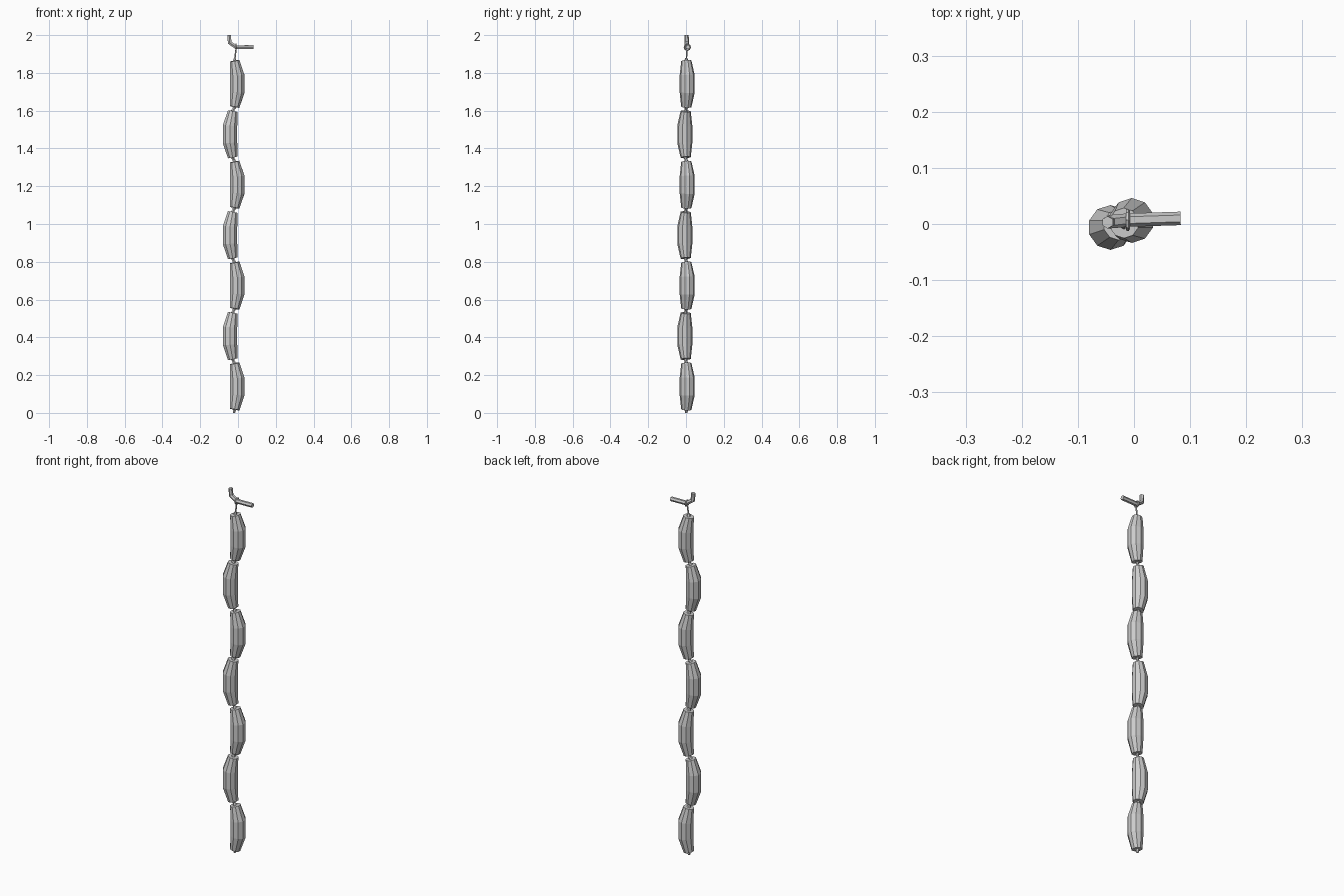
import bpy, bmesh, math
from mathutils import Vector

if "Cube" in bpy.data.objects:
    bpy.data.objects.remove(bpy.data.objects["Cube"])


def tube(name, path, radii, sides, closed=False):
    """Flat-shaded tube swept along a path, with a radius for each point."""
    pts = [Vector(p) for p in path]
    n = len(pts)
    bm = bmesh.new()
    rings = []
    for i, p in enumerate(pts):
        if closed:
            a, b = pts[i - 1], pts[(i + 1) % n]
        else:
            a, b = pts[max(i - 1, 0)], pts[min(i + 1, n - 1)]
        t = (b - a).normalized()
        u = Vector((0, 1, 0))
        if closed:
            u = Vector((1, 0, 0))
        u = (u - t * u.dot(t)).normalized()
        v = t.cross(u)
        ring = []
        for k in range(sides):
            ang = 2 * math.pi * k / sides
            ring.append(bm.verts.new(p + (u * math.cos(ang) + v * math.sin(ang)) * radii[i]))
        rings.append(ring)
    for i in range(n if closed else n - 1):
        r0, r1 = rings[i], rings[(i + 1) % n]
        for k in range(sides):
            j = (k + 1) % sides
            bm.faces.new((r0[k], r0[j], r1[j], r1[k]))
    if not closed:
        bm.faces.new(rings[0])
        bm.faces.new(rings[-1])
    bmesh.ops.recalc_face_normals(bm, faces=bm.faces)
    mesh = bpy.data.meshes.new(name)
    bm.to_mesh(mesh)
    bm.free()
    obj = bpy.data.objects.new(name, mesh)
    bpy.context.collection.objects.link(obj)
    return obj


COUNT, PITCH, AXIS_X = 7, 0.267, -0.023

# Sausages: four-ring bent barrels, alternating bulge direction
ends = []
for i in range(COUNT):
    s = 1 if i % 2 == 0 else -1
    zc = 0.14 + i * PITCH

    def at(off, dz, s=s, zc=zc):
        return (AXIS_X + s * off, s * off * 0.33, zc + dz)

    path = [at(0.005, -0.122), at(0.019, -0.045), at(0.019, 0.045), at(0.005, 0.122)]
    tube("sausage_%d" % (i + 1), path, [0.027, 0.040, 0.040, 0.027], 10)
    ends.append((path[0], path[-1]))

# Twisted casing links between neighbouring sausages
for i in range(COUNT - 1):
    a, b = Vector(ends[i][1]), Vector(ends[i + 1][0])
    tube("casing_link_%d" % (i + 1), [a, (a + b) / 2, b], [0.011, 0.007, 0.011], 6)

# Casing tips at both ends of the chain
b = Vector(ends[0][0])
tube("bottom_tip", [(b.x - 0.003, b.y, 0.0), b], [0.006, 0.010], 6)
t = Vector(ends[-1][1])
tube("top_tip", [t, t + Vector((0.002, 0, 0.014))], [0.011, 0.006], 6)

# String rising to the hook and looped round it
tube("string", [t, (-0.011, 0.004, 1.922)], [0.004, 0.004], 5)
loop = [(-0.011, 0.007 + 0.016 * math.cos(a), 1.936 + 0.016 * math.sin(a))
        for a in [2 * math.pi * k / 8 for k in range(8)]]
tube("string_loop", loop, [0.004] * 8, 5, closed=True)

# Hook: horizontal peg with an upturned end
tube("hook", [(0.083, 0.010, 1.936), (-0.010, 0.007, 1.936),
              (-0.044, 0.004, 1.960), (-0.047, 0.003, 2.0)],
     [0.012, 0.012, 0.012, 0.011], 6)
